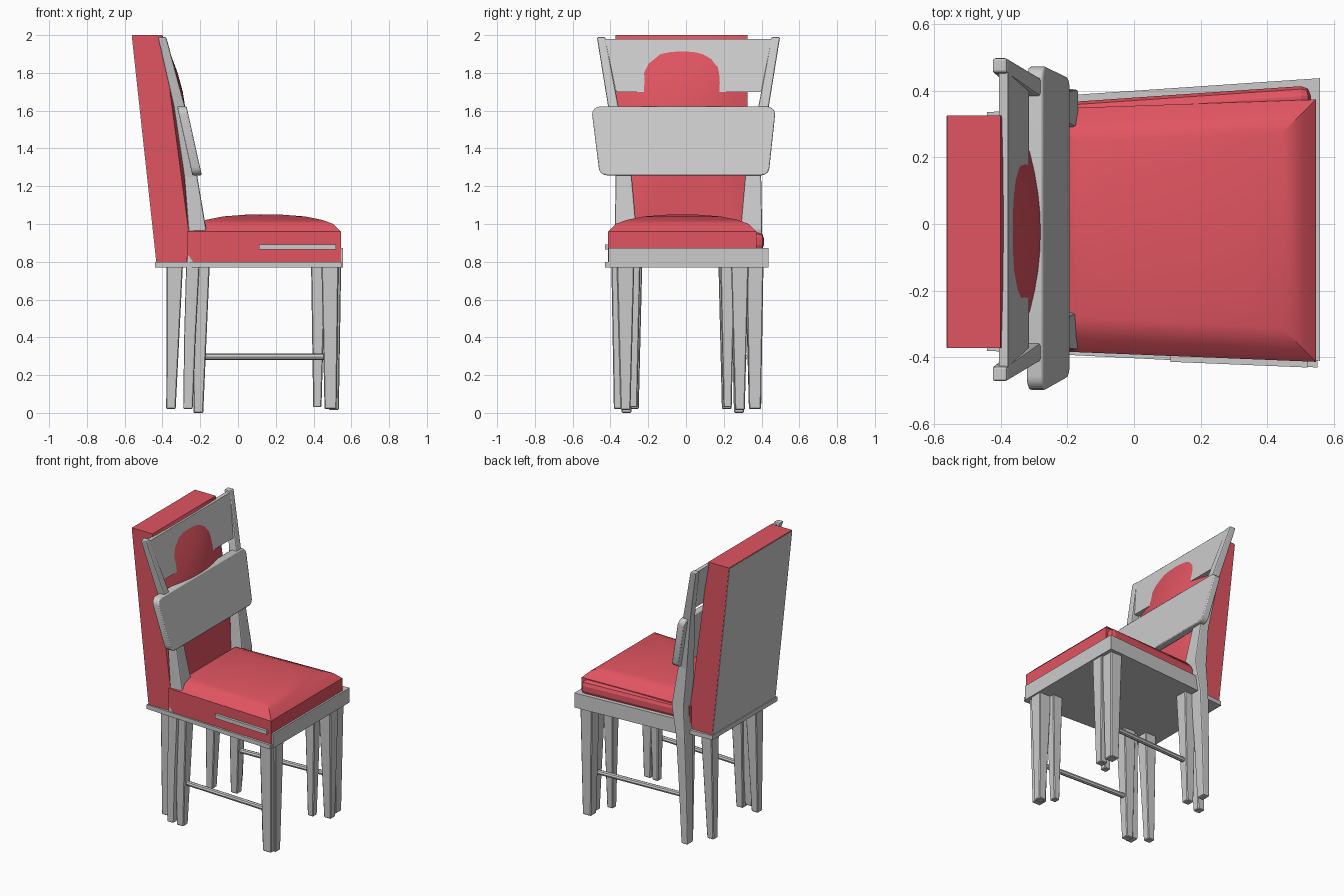
import bpy, math

if "Cube" in bpy.data.objects:
    bpy.data.objects.remove(bpy.data.objects["Cube"])

red = bpy.data.materials.new("red_upholstery")
red.diffuse_color = (0.75, 0.09, 0.12, 1)
red.use_nodes = True
red.node_tree.nodes["Principled BSDF"].inputs["Base Color"].default_value = red.diffuse_color


def make(name, verts, faces, mat=None, bevel=0, smooth=False, segs=2):
    me = bpy.data.meshes.new(name)
    me.from_pydata(verts, [], faces)
    ob = bpy.data.objects.new(name, me)
    bpy.context.collection.objects.link(ob)
    bpy.ops.object.select_all(action='DESELECT')
    ob.select_set(True)
    bpy.context.view_layer.objects.active = ob
    bpy.ops.object.mode_set(mode='EDIT')
    bpy.ops.mesh.select_all(action='SELECT')
    bpy.ops.mesh.normals_make_consistent(inside=False)
    bpy.ops.object.mode_set(mode='OBJECT')
    if mat:
        me.materials.append(mat)
    if bevel:
        m = ob.modifiers.new("bevel", 'BEVEL')
        m.width, m.segments = bevel, segs
        m.limit_method = 'ANGLE'
    if smooth:
        bpy.ops.object.shade_smooth_by_angle(angle=math.radians(25))
    return ob


def loft(name, rings, **kw):
    """Skin a stack of equal-sized rings and cap both ends."""
    n = len(rings[0])
    verts = [p for r in rings for p in r]
    faces = [(i * n + j, i * n + (j + 1) % n, (i + 1) * n + (j + 1) % n, (i + 1) * n + j)
             for i in range(len(rings) - 1) for j in range(n)]
    faces += [tuple(range(n)), tuple(range(len(verts) - n, len(verts)))]
    return make(name, verts, faces, **kw)


def trap(z, back, front, inset=0):
    """Horizontal ring; back and front are (x, y_min, y_max)."""
    (xb, b0, b1), (xf, f0, f1) = back, front
    i = inset
    return [(xb + i, b0 + i, z), (xf - i, f0 + i, z), (xf - i, f1 - i, z), (xb + i, b1 - i, z)]


def rect(z, x0, x1, y0, y1):
    return trap(z, (x0, y0, y1), (x1, y0, y1))


# seat base board, front and side rails
loft("seat_base", [trap(z, (-.44, -.38, .335), (.55, -.43, .40)) for z in (.77, .80)])
loft("seat_rails", [trap(z, (-.21, -.36, .385), (.557, -.41, .437)) for z in (.77, .872)])
loft("side_rail_edge", [trap(z, (.11, -.413, -.38), (.52, -.43, -.38)) for z in (.865, .892)])

# seat cushion with chamfered edge and low crown
sb, sf = (-.27, -.38, .345), (.545, -.413, .373)
loft("seat_cushion",
     [trap(z, sb, sf, i) for z, i in ((.80, 0), (.96, 0), (1.0, .04), (1.022, .1), (1.04, .19), (1.05, .32))],
     mat=red, smooth=True)
# lower pad that shows on the left edge of the seat
loft("lower_pad", [trap(z, (-.2, -.36, .365), (.53, -.39, .415)) for z in (.86, .955)],
     mat=red, bevel=.03)

# upholstered back with a bulging front
N, M = 12, 12
z0, z1, ya, yb = .80, 2.0, -.372, .325


def back_x(z):
    return -.43 - .13 * (z - z0) / (z1 - z0)


def front_x(y, z):
    u = 2 * (y - ya) / (yb - ya) - 1
    t = min(1, (z1 - z) / .36)
    return -.40 + .14 * (z1 - z) / 1.05 + .07 * (1 - u * u) * math.sin(t * math.pi / 2)


verts, faces = [], []
for i in range(M + 1):
    z = z0 + (z1 - z0) * i / M
    for j in range(N + 1):
        y = ya + (yb - ya) * j / N
        verts.append((min(front_x(y, z), -.25), y, z))
    verts += [(back_x(z), yb, z), (back_x(z), ya, z)]
n = N + 3
for i in range(M):
    for j in range(n):
        k = (j + 1) % n
        faces.append((i * n + j, i * n + k, (i + 1) * n + k, (i + 1) * n + j))
faces += [tuple(range(n)), tuple(range(M * n, M * n + n))]
make("back_cushion", verts, faces, mat=red, smooth=True)
loft("back_panel", [rect(z, back_x(z) - .003, back_x(z) + .002, ya + .002, yb - .002) for z in (z0, 1.995)])

# posts that run down into rear legs, one each side
YC = .013
for side, label in ((-1, "right"), (1, "left")):
    rings = []
    for z, xa, xb, yi, yo in ((.02, -.29, -.24, .32, .385), (.4, -.285, -.225, .31, .39),
                              (.77, -.275, -.205, .30, .395), (.97, -.262, -.168, .275, .39),
                              (1.25, -.285, -.215, .30, .385), (1.62, -.34, -.28, .37, .425),
                              (1.99, -.425, -.38, .44, .485)):
        y = sorted((YC + side * yi, YC + side * yo))
        rings.append(rect(z, xa, xb, *y))
    loft(label + "_back_post", rings, bevel=.008)

# middle back board with rounded corners, leaning with the posts
outline = []
for cy, cz, a0 in ((-.42, 1.30, 180), (.40, 1.30, 270), (.43, 1.58, 0), (-.455, 1.58, 90)):
    for k in range(5):
        a = math.radians(a0 + k * 22.5)
        outline.append((cy + .042 * math.cos(a), cz + .042 * math.sin(a)))


def lean(z):
    return -.272 + .08 * (1.62 - z) / .36


loft("middle_back_board", [[(lean(z) + o, y, z) for y, z in outline] for o in (-.05, 0)],
     bevel=.006, smooth=True)

# upper back board, mostly hidden by the cushion
loft("upper_back_board", [rect(1.70, -.355, -.315, -.37, .40), rect(1.98, -.405, -.378, -.43, .455)])

# three sets of tapered legs: x, y right, y left, foot height, half sizes top and foot
LEGS = (("inner_rear_leg", -.335, -.355, -.275, .215, .02, .043, .025),
        ("middle_rear_leg", -.195, -.21, -.315, .28, 0, .045, .026),
        ("inner_front_leg", .425, .42, -.28, .22, .03, .038, .022),
        ("middle_front_leg", .50, .508, -.32, .285, .015, .046, .026),
        ("outer_front_leg", .487, .49, -.35, .365, .02, .045, .032))
for name, xt, xf, yr, yl, foot, ht, hf in LEGS:
    for y, label in ((yr, "right_"), (yl, "left_")):
        loft(label + name, [rect(foot, xf - hf, xf + hf, y - hf, y + hf),
                            rect(.775, xt - ht, xt + ht, y - ht, y + ht)], bevel=.005, segs=1)

# side stretchers between rear and front legs
for label, y_back, y_front in (("right", -.31, -.34), ("left", .28, .31)):
    ends = []
    for x, y in ((-.19, y_back), (.46, y_front)):
        ends.append([(x, y + .017 * math.cos(k * math.pi / 4), .297 + .017 * math.sin(k * math.pi / 4))
                     for k in range(8)])
    loft(label + "_stretcher", ends)
